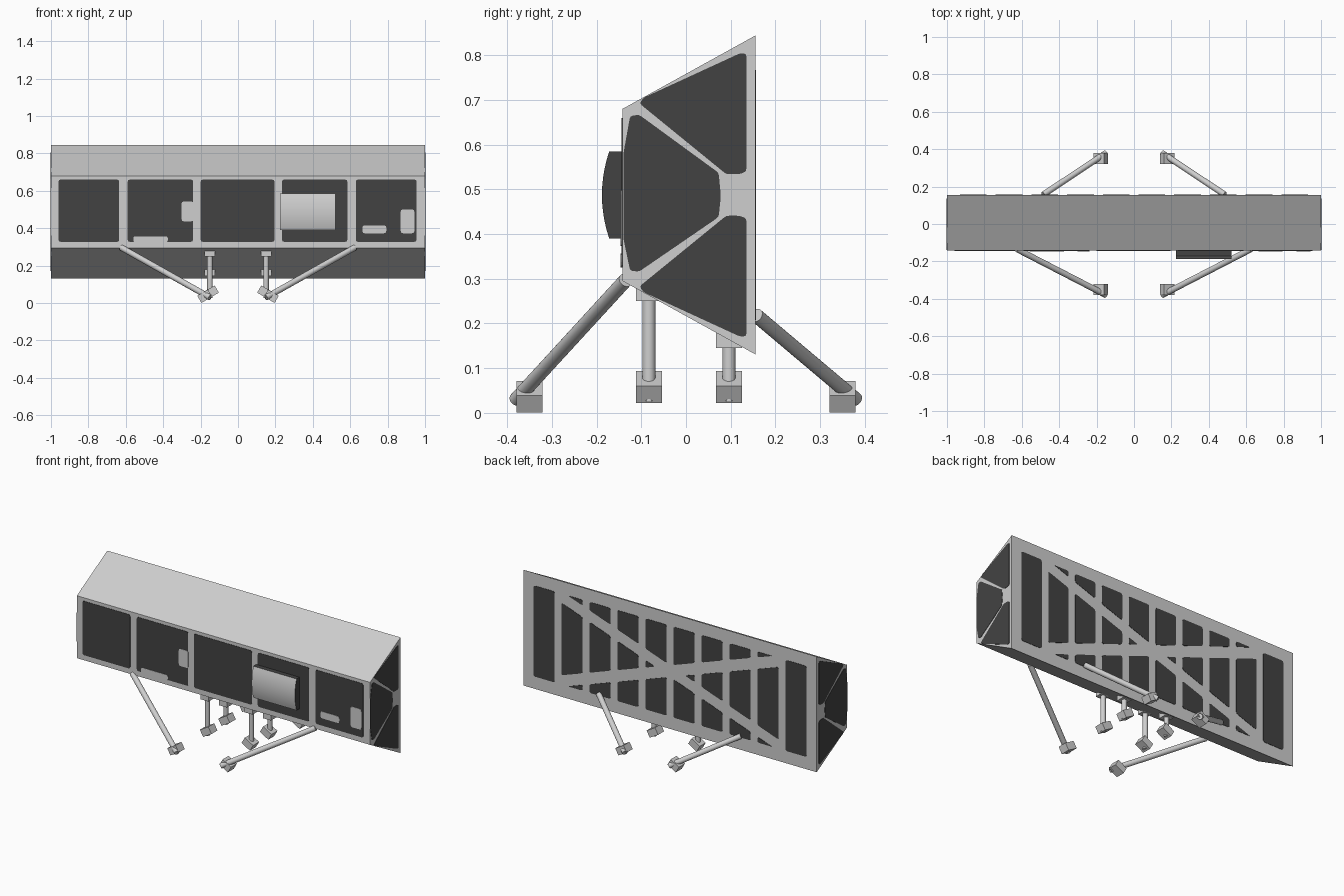
import bpy, bmesh, math
from mathutils import Vector, Matrix

if "Cube" in bpy.data.objects:
    bpy.data.objects.remove(bpy.data.objects["Cube"])


def material(name, v):
    m = bpy.data.materials.new(name)
    m.diffuse_color = (v, v, v, 1)
    m.use_nodes = True
    m.node_tree.nodes["Principled BSDF"].inputs["Base Color"].default_value = m.diffuse_color
    return m


GREY = material("light grey", 0.62)
DARK = material("dark panel", 0.055)


def finish(name, bm, *mats):
    bmesh.ops.recalc_face_normals(bm, faces=bm.faces[:])
    me = bpy.data.meshes.new(name)
    bm.to_mesh(me)
    bm.free()
    ob = bpy.data.objects.new(name, me)
    bpy.context.collection.objects.link(ob)
    for m in mats:
        me.materials.append(m)
    return ob


def prism(bm, pts, vec):
    """Closed prism from a ring of 3D points pushed along vec."""
    face = bm.faces.new([bm.verts.new(p) for p in pts])
    new = bmesh.ops.extrude_face_region(bm, geom=[face], use_keep_orig=True)["geom"]
    bmesh.ops.translate(bm, vec=vec, verts=[g for g in new if isinstance(g, bmesh.types.BMVert)])


def soften(pts, r):
    """Round the corners of a 2D outline."""
    out = []
    for i, p in enumerate(pts):
        p = Vector(p)
        ends = []
        for q in (pts[i - 1], pts[(i + 1) % len(pts)]):
            d = Vector(q) - p
            ends.append(p + d.normalized() * min(r, d.length * 0.4))
        out += [ends[0], (ends[0] + ends[1]) / 4 + p / 2, ends[1]]
    return out


def plates(name, outlines, place, out, mat, r=0.012, thick=0.002):
    """Thin plates on one wall; place maps 2D to 3D, out is the wall normal."""
    bm = bmesh.new()
    for o in outlines:
        prism(bm, [place(*p) for p in soften(o, r)], Vector(out) * thick)
    return finish(name, bm, mat)


def rect(x0, x1, z0, z1):
    return [(x0, z0), (x1, z0), (x1, z1), (x0, z1)]


FRONT, BACK, MID = -0.142, 0.155, 0.4875

# Main body: long trapezoid prism
bm = bmesh.new()
prism(bm, [(-1, FRONT, 0.295), (-1, BACK, 0.131), (-1, BACK, 0.844), (-1, FRONT, 0.68)], (2, 0, 0))
finish("body", bm, GREY)


# Front wall panels with light openings
def on_front(x, z):
    return (x, FRONT, z)


cols = [(-0.96, -0.635), (-0.59, -0.24), (-0.20, 0.195), (0.235, 0.585), (0.63, 0.955)]
plates("front_panels", [rect(a, b, 0.327, 0.66) for a, b in cols], on_front, (0, -1, 0), DARK)
light = [rect(-0.302, -0.238, 0.437, 0.543), rect(-0.56, -0.375, 0.325, 0.357),
         rect(0.665, 0.793, 0.373, 0.415), rect(0.87, 0.943, 0.373, 0.50)]
plates("front_inserts", light, on_front, (0, -1, 0), GREY, thick=0.004)

# End wall panels, mirrored left and right
nose = [(-0.125, 0.664), (-0.105, 0.667), (0.073, 0.537), (0.078, 0.485)]
nose += [(0.073, 0.438), (-0.105, 0.316), (-0.125, 0.318), (-0.14, 0.39), (-0.14, 0.58)]
upper = [(-0.104, 0.692), (-0.095, 0.705), (0.12, 0.804), (0.135, 0.804), (0.135, 0.54), (0.12, 0.534), (0.09, 0.534)]
lower = [(y, 2 * MID - z) for y, z in upper]
for s, side in ((-1, "left"), (1, "right")):
    plates(side + "_end_panels", [nose, upper, lower], lambda y, z, s=s: (s, y, z), (s, 0, 0), DARK, r=0.006)

# Back wall panels: ten columns, the inner eight split by crossed braces
pitch, gap, half, slope, band = 0.191, 0.048, 0.28, 0.35, 0.036
back = []
for s in (-1, 1):
    for i in range(5):
        a, b = i * pitch + gap / 2, (i + 1) * pitch - gap / 2
        if i == 4:
            back.append(rect(s * a, s * b, MID - half, MID + half))
            continue
        # triangle or trapezoid above and below the cross
        edge = min(b, (half - band) / slope)
        for t in (-1, 1):
            o = [(s * a, MID + t * half), (s * a, MID + t * (slope * a + band)),
                 (s * edge, MID + t * (slope * edge + band))]
            if edge == b:
                o.append((s * b, MID + t * half))
            back.append(o)
        # middle piece between the braces
        ha, hb = slope * a - band, slope * b - band
        tip = [(s * a, MID - ha), (s * a, MID + ha)] if ha > 0 else [(s * band / slope, MID)]
        back.append(tip + [(s * b, MID + hb), (s * b, MID - hb)])
plates("back_panels", back, lambda x, z: (x, BACK, z), (0, 1, 0), DARK)

# Sensor housing with a bowed light front
arc = [(0.225, -0.172 - 0.016 * (1 - (k / 5) ** 2), MID + 0.097 * k / 5) for k in range(-5, 6)]
bm = bmesh.new()
prism(bm, arc + [(0.225, FRONT + 0.005, MID + 0.097), (0.225, FRONT + 0.005, MID - 0.097)], (0.295, 0, 0))
ob = finish("sensor_housing", bm, DARK, GREY)
for f in ob.data.polygons:
    if f.normal.y < -0.5:
        f.material_index = 1
        f.use_smooth = True


def rod(name, a, b, r=0.0145):
    a, b = Vector(a), Vector(b)
    bm = bmesh.new()
    m = Matrix.Translation((a + b) / 2) @ (b - a).to_track_quat("Z", "Y").to_matrix().to_4x4()
    bmesh.ops.create_cone(bm, cap_ends=True, segments=24, radius1=r, radius2=r, depth=(b - a).length, matrix=m)
    for f in bm.faces:
        f.smooth = len(f.verts) == 4
    finish(name, bm, GREY)


def block(name, c, size, tilt=0):
    bm = bmesh.new()
    m = Matrix.Translation(c) @ Matrix.Rotation(tilt, 4, "Y") @ Matrix.Diagonal((*size, 1))
    bmesh.ops.create_cube(bm, size=1, matrix=m)
    finish(name, bm, GREY)


# Legs: long splayed outer legs and short upright inner legs
foot = (0.066, 0.058, 0.044)
for s, side in ((-1, "left"), (1, "right")):
    tilt = s * math.radians(30)
    for t, end in ((-1, "front"), (1, "rear")):
        tag = f"{end}_{side}"
        top = (s * 0.625, -0.135, 0.297) if t < 0 else (s * 0.485, 0.157, 0.218)
        rod(tag + "_outer_leg", (s * 0.15, t * 0.38, 0.03), top, 0.016)
        block(tag + "_outer_foot", (s * 0.178, t * 0.35, 0.036), foot, tilt)
        y, z0, z1 = (-0.083, 0.25, 0.28) if t < 0 else (0.096, 0.145, 0.19)
        block(tag + "_inner_mount", (s * 0.15, y, (z0 + z1) / 2), (0.056, 0.058, z1 - z0))
        rod(tag + "_inner_leg", (s * 0.15, y, 0.027), (s * 0.15, y, z1))
        block(tag + "_inner_foot", (s * 0.142, y, 0.058), foot, tilt)
